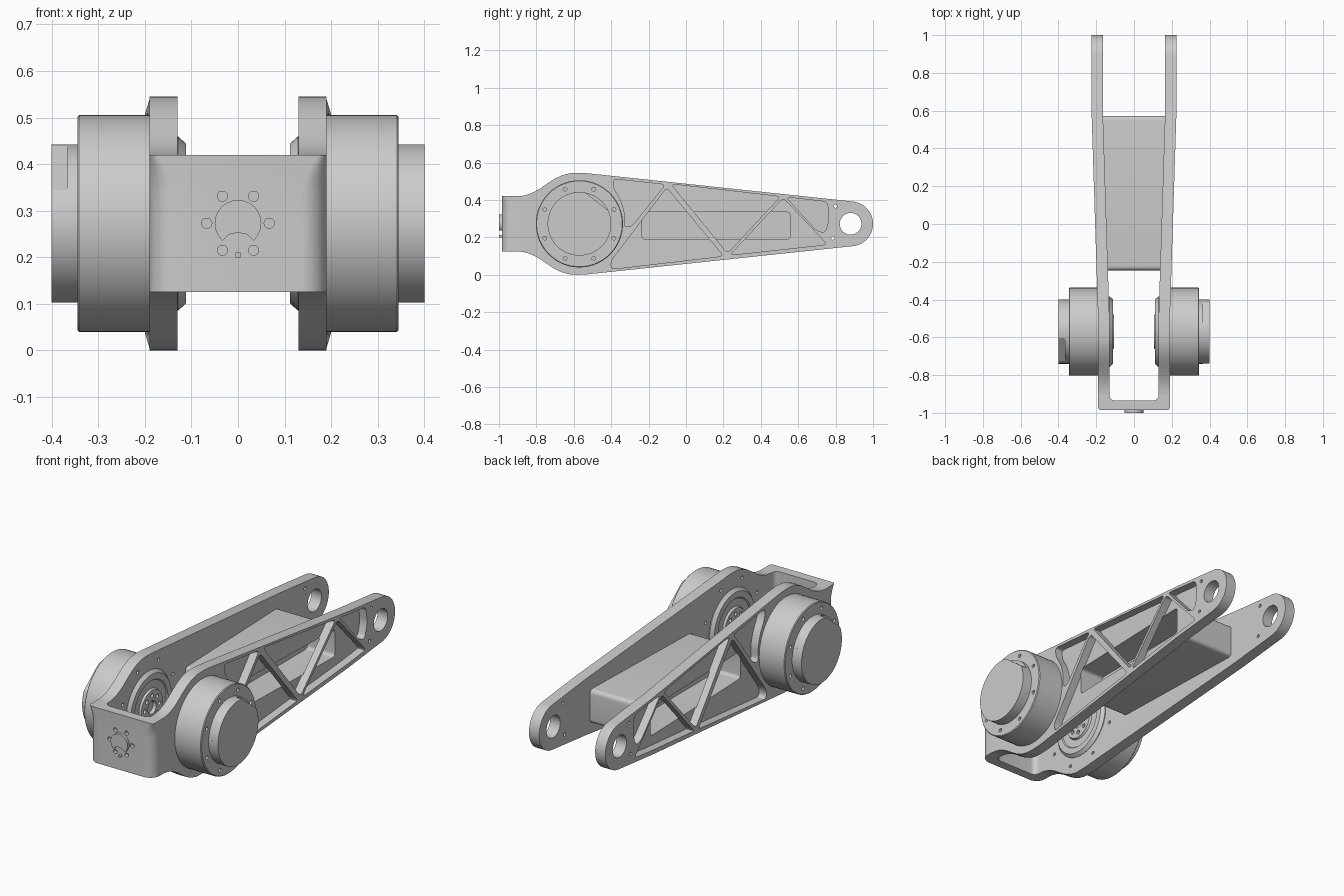
import bpy, bmesh
from math import cos, sin, pi, radians
from mathutils import Vector

if "Cube" in bpy.data.objects:
    bpy.data.objects.remove(bpy.data.objects["Cube"])

CY, CZ = -0.57, 0.2725      # actuator axis in the y-z plane


def circle(u, v, r, n=32, a0=0, a1=360):
    full = abs(a1 - a0) == 360
    m = n if full else n - 1
    return [(u + r * cos(radians(a0 + (a1 - a0) * i / m)),
             v + r * sin(radians(a0 + (a1 - a0) * i / m))) for i in range(n)]


def ring(u, v, R, r, count, start=0):
    return [circle(u + R * cos(radians(start) + 2 * pi * i / count),
                   v + R * sin(radians(start) + 2 * pi * i / count), r, 14) for i in range(count)]


def rounded(pts, r, n=6):
    """Round polygon corners with short quadratic curves."""
    out = []
    for i, p in enumerate(pts):
        p = Vector(p)
        a, b = Vector(pts[i - 1]) - p, Vector(pts[(i + 1) % len(pts)]) - p
        s = p + a.normalized() * min(r, a.length * 0.45)
        e = p + b.normalized() * min(r, b.length * 0.45)
        for k in range(n):
            t = k / (n - 1)
            out.append(tuple(s * (1 - t) ** 2 + p * 2 * t * (1 - t) + e * t * t))
    return out


def loft(name, stacks):
    """Closed solids; each stack is a list of equal-length 3D loops."""
    bm = bmesh.new()
    for loops in stacks:
        vs = [[bm.verts.new(c) for c in loop] for loop in loops]
        n = len(vs[0])
        for a, b in zip(vs, vs[1:]):
            for i in range(n):
                bm.faces.new((a[i], a[(i + 1) % n], b[(i + 1) % n], b[i]))
        bm.faces.new(vs[0][::-1])
        bm.faces.new(vs[-1])
    bmesh.ops.recalc_face_normals(bm, faces=bm.faces)
    me = bpy.data.meshes.new(name)
    bm.to_mesh(me)
    bm.free()
    ob = bpy.data.objects.new(name, me)
    bpy.context.collection.objects.link(ob)
    return ob


def prism(name, shapes, a, b, axis='x'):
    put = (lambda p, d: (d, p[0], p[1])) if axis == 'x' else (lambda p, d: (p[0], d, p[1]))
    return loft(name, [[[put(p, d) for p in s] for d in (a, b)] for s in shapes])


def lathe(name, profile, n=64):
    """Turned part on the actuator axis, profile = (x, radius)."""
    return loft(name, [[[(x, y, z) for y, z in circle(CY, CZ, r, n)] for x, r in profile]])


def activate(ob):
    bpy.ops.object.select_all(action='DESELECT')
    ob.select_set(True)
    bpy.context.view_layer.objects.active = ob


def boolean(ob, cutter, op='DIFFERENCE'):
    m = ob.modifiers.new('bool', 'BOOLEAN')
    m.operation, m.object, m.solver = op, cutter, 'EXACT'
    activate(ob)
    bpy.ops.object.modifier_apply(modifier=m.name)
    bpy.data.objects.remove(cutter)


def mirror(ob):
    m = ob.modifiers.new('mirror', 'MIRROR')
    m.use_axis[0] = True
    m.merge_threshold = 0.0005


# Fork arm: side plate outline
top = [(-0.90, 0.42), (-0.87, 0.423), (-0.84, 0.431), (-0.81, 0.444), (-0.78, 0.461), (-0.74, 0.489),
       (-0.70, 0.515), (-0.66, 0.533), (-0.62, 0.543), (-0.58, 0.545), (-0.53, 0.543)]
outline = top + circle(0.88, CZ, 0.12, 28, 84, -84) + [(y, 2 * CZ - z) for y, z in top[::-1]]
arm = prism('fork_arms', [outline], 0.13, 0.19)

# Central hollow box between the arms, split by a middle web
box = rounded([(-0.245, 0.172), (0.573, 0.172), (0.573, 0.352), (-0.245, 0.352)], 0.025)
boolean(arm, prism('box', [box], 0, 0.14), 'UNION')
cavity = rounded([(-0.235, 0.19), (0.557, 0.19), (0.557, 0.335), (-0.235, 0.335)], 0.02)

# Truss pockets, tip bore and screw holes
pockets = [
    [(-0.392, 0.513), (-0.385, 0.46), (-0.348, 0.40), (-0.327, 0.33), (-0.33, 0.255), (-0.29, 0.26), (-0.11, 0.482)],
    [(-0.40, 0.03), (-0.40, 0.075), (-0.103, 0.465), (0.20, 0.10)],
    [(-0.08, 0.485), (0.505, 0.418), (0.222, 0.115)],
    [(0.235, 0.105), (0.52, 0.41), (0.755, 0.162)],
    [(0.535, 0.415), (0.755, 0.39), (0.765, 0.30), (0.745, 0.225), (0.70, 0.235)]]
boolean(arm, prism('pocket_cut', [rounded(p, 0.025) for p in pockets], 0.147, 0.25))
boolean(arm, prism('cavity_cut', [cavity], 0.015, 0.152))
boolean(arm, prism('hole_cut', [circle(0.88, CZ, 0.058, 40), circle(0.80, 0.367, 0.009, 14),
                                circle(0.785, 0.196, 0.009, 14)], 0.05, 0.25))
boolean(arm, prism('screw_cut', ring(CY, CZ, 0.232, 0.009, 8, 22.5), 0.10, 0.145))

# Splay the arms outward toward the tip
bm = bmesh.new()
bm.from_mesh(arm.data)
for y in (-0.5, 0.6):
    bmesh.ops.bisect_plane(bm, geom=bm.verts[:] + bm.edges[:] + bm.faces[:], dist=1e-5,
                           plane_co=(0, y, 0), plane_no=(0, 1, 0))
bmesh.ops.delete(bm, geom=[f for f in bm.faces if all(abs(v.co.x) < 1e-4 for v in f.verts)],
                 context='FACES_ONLY')
for v in bm.verts:
    v.co.x += 0.035 * min(1, max(0, (v.co.y + 0.5) / 1.1)) * min(1, v.co.x / 0.13)
bm.to_mesh(arm.data)
bm.free()
mirror(arm)

# Front bridge: U section whose outer corners sharpen toward the top
sections = []
for z, r in [(0.125, 0.055), (0.34, 0.055), (0.355, 0.052), (0.375, 0.045), (0.395, 0.034), (0.41, 0.023), (0.42, 0.015)]:
    outer = [(0.19, -0.90)] + circle(0.19 - r, -0.985 + r, r, 10, 0, -90)
    inner = circle(0.10, -0.905, 0.03, 8, -90, 0) + [(0.13, -0.90)]
    half = outer + [(-x, y) for x, y in outer[::-1]] + [(-x, y) for x, y in inner[::-1]] + inner
    sections.append([(x, y, z) for x, y in half])
bridge = loft('front_bridge', [sections])
boolean(bridge, prism('bridge_cut', ring(0, 0.273, 0.067, 0.011, 6), -1.1, -0.965, 'y'))

# Front boss with a scooped lower edge, and its locating pin
boss = circle(0, 0.273, 0.05, 40, -48, 228) + [(-0.02, 0.249), (0, 0.253), (0.02, 0.249)]
prism('front_boss', [boss], -1.0, -0.98, 'y')
prism('locating_pin', [circle(0, 0.205, 0.007, 14)], -1.0, -0.98, 'y')

# Actuator housings
housing = lathe('actuator_housings', [(0.185, 0.233), (0.341, 0.233), (0.345, 0.229), (0.345, 0.17), (0.366, 0.17)])
boolean(housing, prism('bolt_cut', ring(CY, CZ, 0.2, 0.01, 8, 22.5), 0.33, 0.40))
mirror(housing)

# Actuator end caps with one flat, turned half way round on the other side
for s, side in ((1, 'right'), (-1, 'left')):
    flat = [(CY + s * y, CZ + z) for y, z in circle(0, 0, 0.17, 60, 79, 385)]
    prism('end_cap_' + side, [flat], s * 0.365, s * 0.40)

# Inner bearing flanges with hub and bolt circle
flange = lathe('inner_flanges', [(0.135, 0.187), (0.129, 0.187), (0.112, 0.172), (0.112, 0.14), (0.118, 0.135),
                                 (0.118, 0.095), (0.107, 0.09), (0.107, 0.035), (0.122, 0.03)])
boolean(flange, prism('flange_cut', ring(CY, CZ, 0.062, 0.011, 8), 0.09, 0.120))
mirror(flange)

# Smooth the curved surfaces, keep machined edges sharp
for ob in list(bpy.context.scene.objects):
    activate(ob)
    bpy.ops.object.shade_smooth_by_angle(angle=radians(25))
